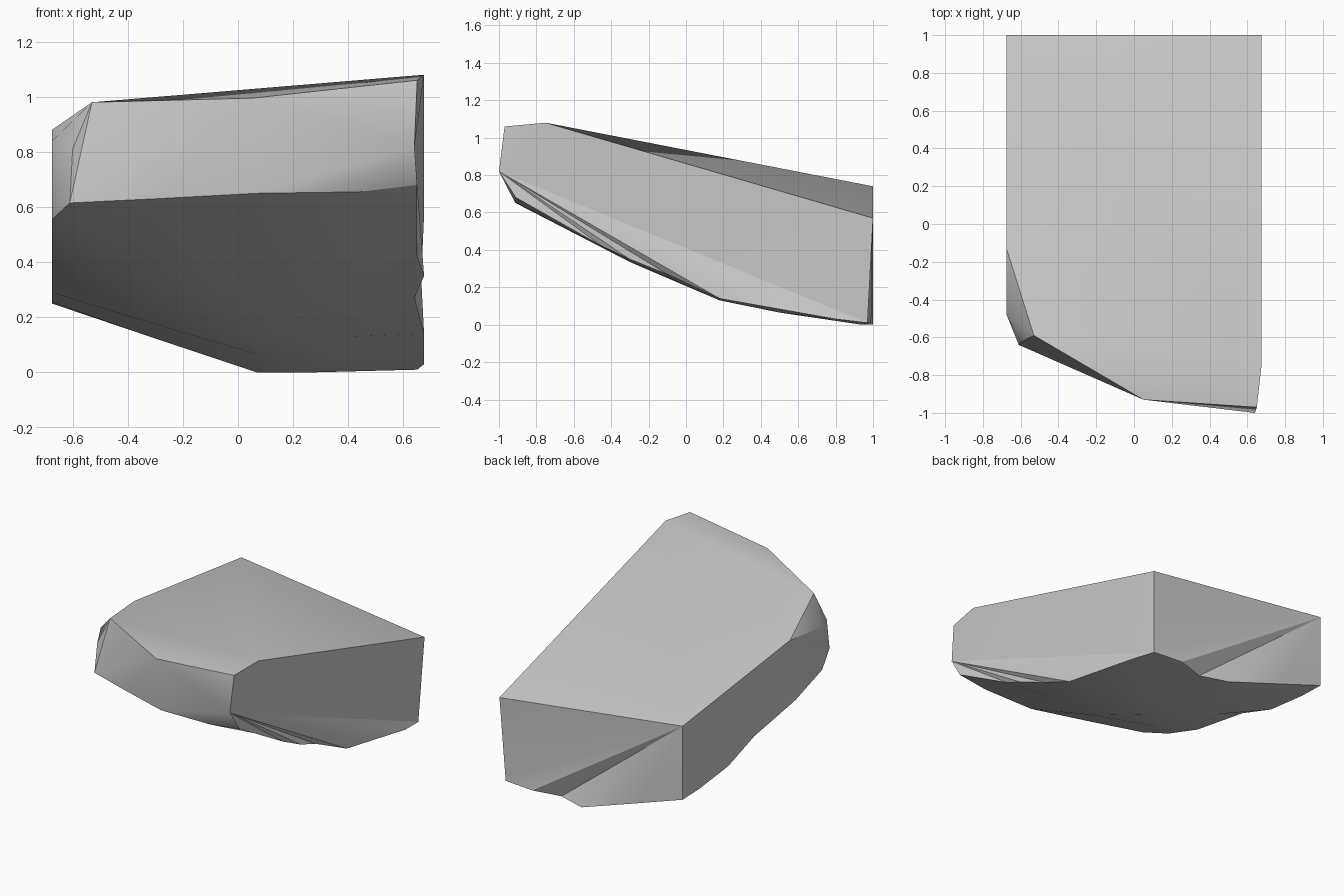
import bpy, bmesh
from math import radians
from mathutils import Vector

cube = bpy.data.objects.get("Cube")
if cube:
    bpy.data.objects.remove(cube)

stone = bpy.data.materials.new("stone_grey")
stone.use_nodes = True
stone.diffuse_color = (0.6, 0.6, 0.6, 1)
stone.node_tree.nodes["Principled BSDF"].inputs["Base Color"].default_value = stone.diffuse_color

bm = bmesh.new()


def path(*points):
    return [bm.verts.new(Vector(p)) for p in points]


def side_path(x, *points):
    return path(*[(x, y, z) for y, z in points])


def fan(hub, rim):
    for a, b in zip(rim, rim[1:]):
        bm.faces.new((hub, a, b))


def zipper(a, b):
    """Fill between two paths that both run from back to front."""
    i = j = 0
    while i < len(a) - 1 or j < len(b) - 1:
        step_a = j == len(b) - 1 or (i < len(a) - 1 and a[i + 1].co.y >= b[j + 1].co.y)
        if step_a:
            bm.faces.new((a[i], a[i + 1], b[j]))
            i += 1
        else:
            bm.faces.new((a[i], b[j + 1], b[j]))
            j += 1


# Top rim corners and front corners
peak, back_right, back_left = path((.675, -.75, 1.08), (.675, 1, .57), (-.675, 1, .74))
left_top, left_brow, mid_brow, right_brow = path(
    (-.675, -.13, .88), (-.53, -.59, .98), (.05, -.93, .995), (.65, -.97, 1.06))
nose, cheek, cheek_mid, chin = path(
    (.64, -1, .82), (-.675, -.48, .84), (-.6, -.625, .81), (-.61, -.64, .615))

# Lower front edge
front_edge = path((-.3, -.765, .63), (.07, -.91, .65), (.44, -.915, .655), (.65, -.91, .68))

# Underside paths, from back to front
left_edge = side_path(-.675, (1, .25), (.83, .255), (.52, .29), (.245, .385), (-.19, .46), (-.47, .555))
belly_left = side_path(-.35, (1, .14), (.4, .19), (-.2, .365))
belly_mid = side_path(.07, (1, 0), (.5, .065), (.18, .13), (-.3, .335))
belly_right = path((.26, .94, 0), (.4, .5, .065), (.4, .18, .13), (.4, -.3, .34))
right_edge = path((.44, .99, .01), (.65, .97, .01), (.675, .8, .03), (.675, .18, .14),
                  (.64, -.1, .27), (.675, -.3, .35), (.65, -.45, .42))

# Top
fan(peak, [back_right, back_left, left_top, left_brow, mid_brow, right_brow])

# Left corner facets
fan(cheek, [left_top, left_brow, cheek_mid, chin, left_edge[-1]])
bm.faces.new((cheek_mid, left_brow, chin))

# Front
fan(mid_brow, [left_brow, chin, front_edge[0], front_edge[1], nose, right_brow])
fan(nose, front_edge[1:])

# Right, left and back sides
fan(nose, [right_brow, peak, back_right] + right_edge[1:] + [front_edge[3]])
fan(back_left, left_edge + [cheek, left_top])
fan(back_left, [left_edge[0], belly_left[0], belly_mid[0], belly_right[0],
                right_edge[0], right_edge[1], back_right])

# Underside
columns = [left_edge + [chin]]
for column, end in zip((belly_left, belly_mid, belly_right, right_edge), front_edge):
    columns.append(column + [end])
for a, b in zip(columns, columns[1:]):
    zipper(a, b)

bmesh.ops.recalc_face_normals(bm, faces=bm.faces)
mesh = bpy.data.meshes.new("rock_fragment")
bm.to_mesh(mesh)
bm.free()
mesh.materials.append(stone)
rock = bpy.data.objects.new("rock_fragment", mesh)
bpy.context.collection.objects.link(rock)

bpy.ops.object.select_all(action='DESELECT')
rock.select_set(True)
bpy.context.view_layer.objects.active = rock
bpy.ops.object.shade_smooth_by_angle(angle=radians(30))
